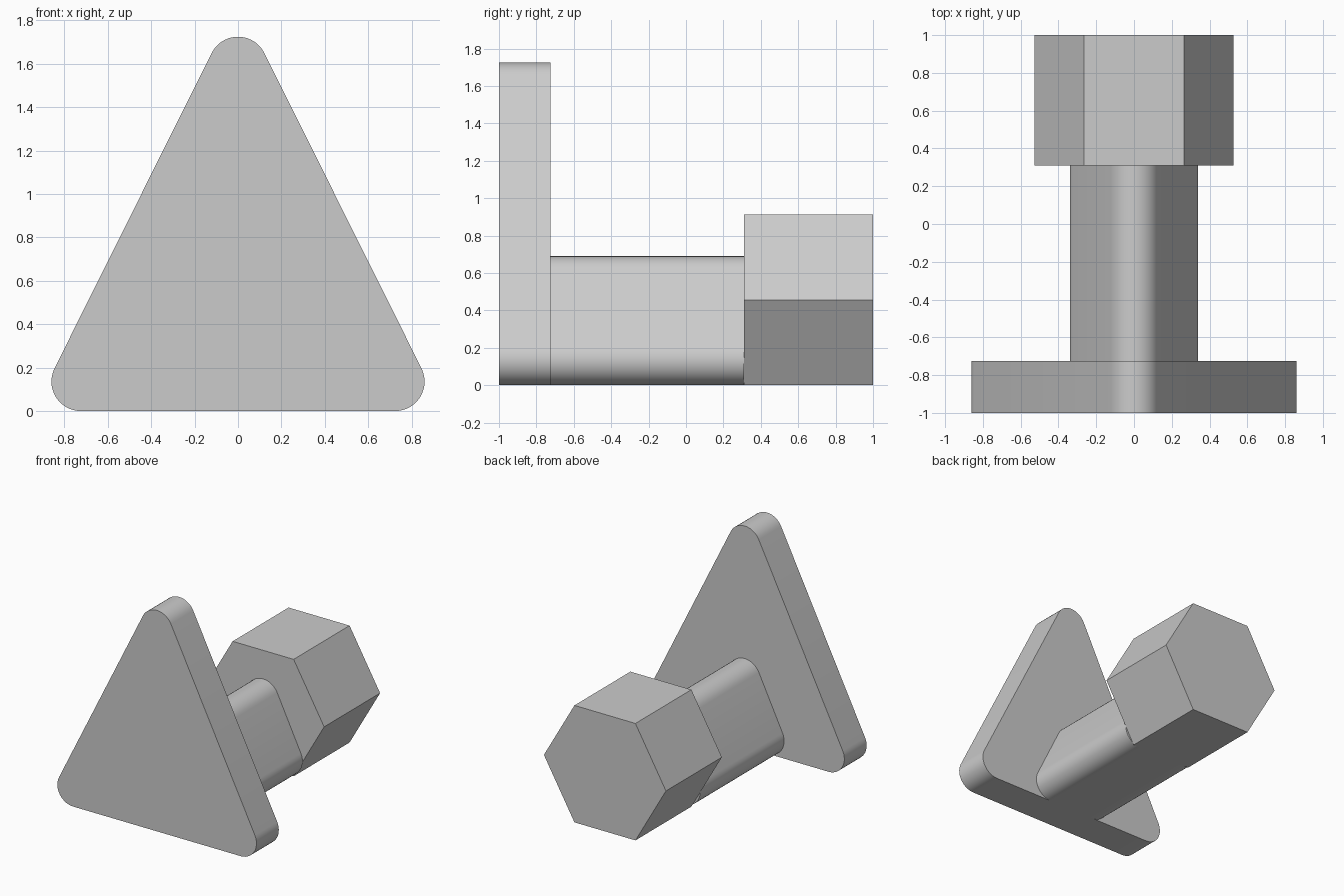
import bpy, bmesh
from math import sin, cos, pi, radians, atan2
from mathutils import Vector

if "Cube" in bpy.data.objects:
    bpy.data.objects.remove(bpy.data.objects["Cube"], do_unlink=True)

# Single plain grey
grey = bpy.data.materials.new("plain grey")
grey.use_nodes = True
grey.diffuse_color = (0.6, 0.6, 0.6, 1)
grey.node_tree.nodes["Principled BSDF"].inputs["Base Color"].default_value = (0.6, 0.6, 0.6, 1)


def rounded_triangle(half_width, height, radius, steps=14):
    """Outline in x, z, counter-clockwise, sitting on z = 0."""
    cx, cz = half_width - radius, height - radius
    tilt = atan2(cx, cz - radius)          # upward tilt of the slanted side's normal
    arcs = [((cx, radius), -pi / 2, tilt),
            ((0, cz), tilt, pi - tilt),
            ((-cx, radius), pi - tilt, 3 * pi / 2)]
    points = []
    for (x, z), start, end in arcs:
        for i in range(steps + 1):
            a = start + (end - start) * i / steps
            points.append((x + radius * cos(a), z + radius * sin(a)))
    return points


def hexagon(radius):
    """Flat-bottomed hexagon sitting on z = 0."""
    lift = radius * sin(pi / 3)
    return [(radius * cos(i * pi / 3), lift + radius * sin(i * pi / 3)) for i in range(6)]


def prism(name, outline, y_front, y_back, smooth=True):
    """Extrude an x, z outline from the front towards the back."""
    bm = bmesh.new()
    front = bm.faces.new([bm.verts.new((x, y_front, z)) for x, z in outline])
    result = bmesh.ops.extrude_face_region(bm, geom=[front], use_keep_orig=True)
    moved = [v for v in result["geom"] if isinstance(v, bmesh.types.BMVert)]
    bmesh.ops.translate(bm, verts=moved, vec=Vector((0, y_back - y_front, 0)))
    bmesh.ops.recalc_face_normals(bm, faces=bm.faces[:])
    mesh = bpy.data.meshes.new(name)
    bm.to_mesh(mesh)
    bm.free()
    mesh.materials.append(grey)
    obj = bpy.data.objects.new(name, mesh)
    bpy.context.collection.objects.link(obj)
    if smooth:
        bpy.ops.object.select_all(action="DESELECT")
        obj.select_set(True)
        bpy.context.view_layer.objects.active = obj
        bpy.ops.object.shade_smooth_by_angle(angle=radians(30))
    return obj


# Large triangular plate, triangular shaft and hexagonal head, all flush at the base
prism("triangular_plate", rounded_triangle(0.86, 1.725, 0.136), -1.0, -0.725)
prism("triangular_shaft", rounded_triangle(0.34, 0.69, 0.136), -0.725, 0.31)
prism("hexagonal_head", hexagon(0.527), 0.31, 1.0, smooth=False)
